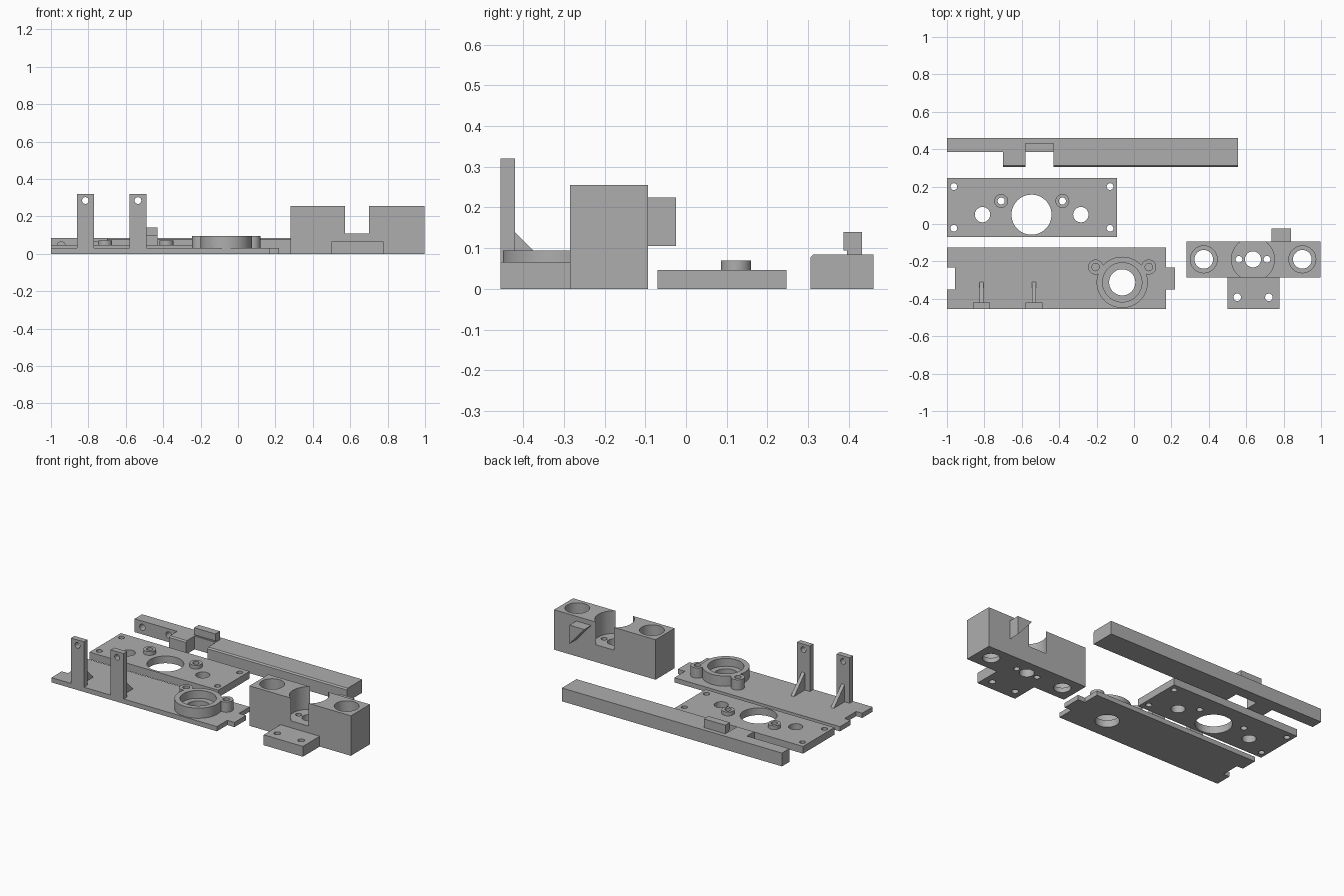
import bpy, bmesh, math

if "Cube" in bpy.data.objects:
    bpy.data.objects.remove(bpy.data.objects["Cube"])

grey = bpy.data.materials.new("grey_plastic")
grey.diffuse_color = (0.42, 0.42, 0.42, 1)
grey.use_nodes = True
grey.node_tree.nodes["Principled BSDF"].inputs["Base Color"].default_value = grey.diffuse_color


def prism(name, pts, lo, hi, axis="z"):
    """Extrude a closed profile: (x, y) along z, (x, z) along y, (y, z) along x."""
    place = {"z": lambda a, b, t: (a, b, t),
             "y": lambda a, b, t: (a, t, b),
             "x": lambda a, b, t: (t, a, b)}[axis]
    bm = bmesh.new()
    bottom = [bm.verts.new(place(a, b, lo)) for a, b in pts]
    top = [bm.verts.new(place(a, b, hi)) for a, b in pts]
    bm.faces.new(bottom)
    bm.faces.new(top)
    n = len(pts)
    for i in range(n):
        j = (i + 1) % n
        bm.faces.new((bottom[i], bottom[j], top[j], top[i]))
    bmesh.ops.recalc_face_normals(bm, faces=bm.faces)
    me = bpy.data.meshes.new(name)
    bm.to_mesh(me)
    bm.free()
    me.materials.append(grey)
    ob = bpy.data.objects.new(name, me)
    bpy.context.collection.objects.link(ob)
    return ob


def box(name, x0, x1, y0, y1, z0, z1):
    return prism(name, [(x0, y0), (x1, y0), (x1, y1), (x0, y1)], z0, z1)


def rod(name, a, b, r, lo, hi, axis="z", n=48):
    ring = [(a + r * math.cos(2 * math.pi * i / n),
             b + r * math.sin(2 * math.pi * i / n)) for i in range(n)]
    return prism(name, ring, lo, hi, axis)


def combine(ob, tools, op):
    for tool in tools:
        mod = ob.modifiers.new("bool", "BOOLEAN")
        mod.operation = op
        mod.solver = "EXACT"
        mod.object = tool
        bpy.context.view_layer.objects.active = ob
        bpy.ops.object.modifier_apply(modifier=mod.name)
        bpy.data.objects.remove(tool)


def add(ob, *tools):
    combine(ob, tools, "UNION")


def cut(ob, *tools):
    combine(ob, tools, "DIFFERENCE")


def smooth(ob):
    bpy.ops.object.select_all(action="DESELECT")
    ob.select_set(True)
    bpy.context.view_layer.objects.active = ob
    bpy.ops.object.shade_smooth_by_angle(angle=math.radians(30))


# Long bar with a stepped end, a notch and a raised tab
bar = prism("long_bar", [(0.305, 0), (0.46, 0), (0.46, 0.085), (0.313, 0.085),
                         (0.305, 0.077)], -1, 0.555, "x")
cut(bar, box("c", -1.1, -0.70, 0.2, 0.385, -0.1, 0.2),
    box("c", -0.58, -0.43, 0.2, 0.39, -0.1, 0.2))
cut(bar, *[rod("c", x, 0.045, 0.02, 0.35, 0.43, "y", 24) for x in (-0.945, -0.76)])
add(bar, prism("tab", [(0.395, 0.06), (0.432, 0.06), (0.432, 0.14), (0.386, 0.14),
                       (0.386, 0.095), (0.395, 0.095)], -0.58, -0.43, "x"))
smooth(bar)

# Mounting plate with bosses and holes
plate = box("mounting_plate", -1, -0.09, -0.07, 0.247, 0, 0.046)
bosses = [(-0.71, 0.123), (-0.383, 0.123)]
add(plate, *[rod("boss", x, y, 0.037, 0.02, 0.07) for x, y in bosses])
holes = [(x, y, 0.018) for x in (-0.963, -0.128) for y in (-0.023, 0.2)]
holes += [(x, y, 0.019) for x, y in bosses]
holes += [(-0.81, 0.05, 0.041), (-0.284, 0.05, 0.041), (-0.548, 0.05, 0.107)]
cut(plate, *[rod("c", x, y, r, -0.1, 0.2) for x, y, r in holes])
smooth(plate)

# Base plate with a tongue at one end and a matching socket at the other
base = prism("base_plate", [(-1, -0.455), (0.17, -0.455), (0.17, -0.35), (0.22, -0.35),
                            (0.22, -0.232), (0.17, -0.232), (0.17, -0.125), (-1, -0.125),
                            (-1, -0.232), (-0.957, -0.232), (-0.957, -0.35),
                            (-1, -0.35)], 0, 0.03)

# Bearing ring with two screw ears
cx, cy = -0.063, -0.312
ears = [(-0.205, -0.23), (0.079, -0.23)]
add(base, rod("ring", cx, cy, 0.137, 0.01, 0.095, n=64))
for x, y in ears:
    add(base, rod("ear", x, y, 0.04, 0.01, 0.095))
    dx, dy = (cx - x) * 0.35, (cy - y) * 0.35
    nx, ny = -dy * 0.35, dx * 0.35
    add(base, prism("web", [(x + nx, y + ny), (x - nx, y - ny),
                            (x + dx - nx, y + dy - ny), (x + dx + nx, y + dy + ny)],
                    0.01, 0.09))
cut(base, rod("c", cx, cy, 0.105, 0.045, 0.2, n=64),
    rod("c", cx, cy, 0.07, -0.1, 0.2, n=64),
    *[rod("c", x, y, 0.02, 0.03, 0.2) for x, y in ears])

# Upright posts with gussets
for x in (-0.816, -0.535):
    add(base, box("post", x - 0.046, x + 0.046, -0.455, -0.42, 0.01, 0.32),
        prism("gusset", [(-0.43, 0.02), (-0.3, 0.02), (-0.43, 0.15)],
              x - 0.011, x + 0.011, "x"))
    cut(base, rod("c", x, 0.285, 0.018, -0.6, -0.4, "y", 24))
smooth(base)

# Carriage block with foot and rear wedge
block = box("carriage_block", 0.28, 0.997, -0.285, -0.093, 0, 0.255)
add(block, box("foot", 0.5, 0.777, -0.455, -0.25, 0, 0.066),
    prism("wedge", [(0.84, 0.105), (0.84, 0.225), (0.735, 0.225)], -0.11, -0.024, "y"))
# Round central pocket, bearing bores and screw holes
cut(block, rod("c", 0.636, -0.189, 0.115, 0.11, 0.4, n=64))
for x in (0.373, 0.9):
    cut(block, rod("c", x, -0.189, 0.072, 0.03, 0.4),
        rod("c", x, -0.189, 0.05, -0.1, 0.4))
screws = [(0.636, -0.189, 0.043), (0.561, -0.189, 0.018), (0.711, -0.189, 0.018),
          (0.552, -0.392, 0.02), (0.721, -0.392, 0.02)]
cut(block, *[rod("c", x, y, r, -0.1, 0.2) for x, y, r in screws])
smooth(block)
